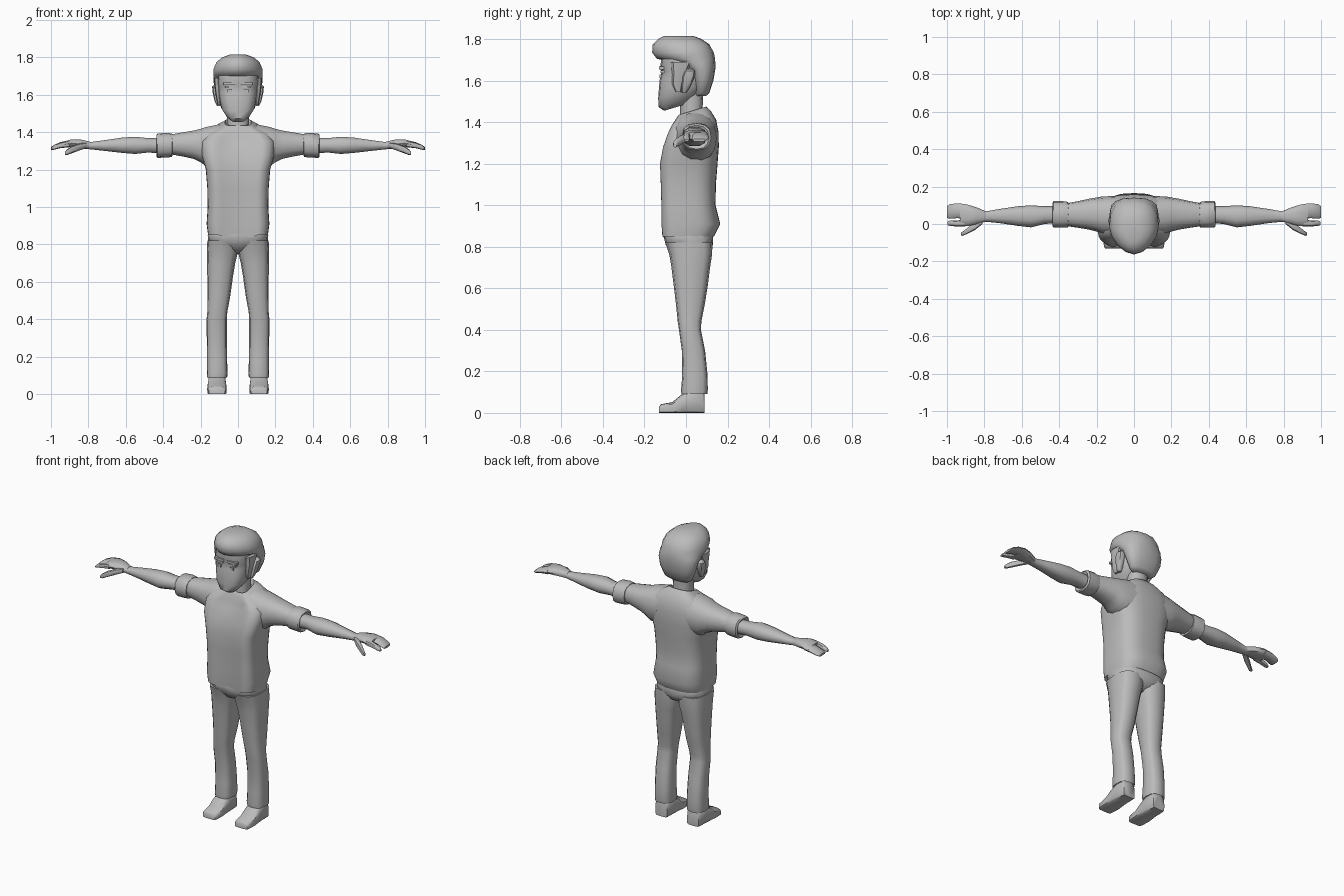
import bpy, bmesh, math

grey = bpy.data.materials.new("plain grey")
grey.diffuse_color = (0.5, 0.5, 0.5, 1)


def finish(name, bm, mirror, angle):
    bmesh.ops.recalc_face_normals(bm, faces=bm.faces)
    me = bpy.data.meshes.new(name)
    bm.to_mesh(me)
    bm.free()
    me.materials.append(grey)
    ob = bpy.data.objects.new(name, me)
    bpy.context.collection.objects.link(ob)
    if mirror:
        ob.modifiers.new("mirror", 'MIRROR')
    bpy.ops.object.select_all(action='DESELECT')
    ob.select_set(True)
    bpy.context.view_layer.objects.active = ob
    bpy.ops.object.shade_smooth_by_angle(angle=math.radians(angle))
    return ob


def loft(name, axis, rings, n=12, front=2.4, back=2.4, mirror=False, angle=45, tweak=None):
    """Skin rounded rings (position, a0, a1, b0, b1, tilt) along an axis."""
    bm = bmesh.new()
    loops = []
    for pos, a0, a1, b0, b1, *tilt in rings:
        loop = []
        for i in range(n):
            t = 2 * math.pi * i / n
            c, s = math.cos(t), math.sin(t)
            e = 2 / (front if s < 0 else back)
            a = (a0 + a1) / 2 + (a1 - a0) / 2 * math.copysign(abs(c) ** e, c)
            d = (b1 - b0) / 2 * math.copysign(abs(s) ** e, s)
            b, p = (b0 + b1) / 2 + d, pos + (tilt[0] * d if tilt else 0)
            co = {'x': (p, a, b), 'y': (a, p, b), 'z': (a, b, p)}[axis]
            loop.append(bm.verts.new(tweak(*co) if tweak else co))
        loops.append(loop)
    for l, m in zip(loops, loops[1:]):
        for i in range(n):
            j = (i + 1) % n
            bm.faces.new((l[i], l[j], m[j], m[i]))
    bm.faces.new(loops[0])
    bm.faces.new(loops[-1])
    return finish(name, bm, mirror, angle)


def sym(rings):
    """Rings centred on x = 0 from (z, half width, y front, y back, tilt)."""
    return [(r[0], -r[1], r[1], *r[2:]) for r in rings]


def box(name, x0, x1, y0, y1, z0, z1):
    bm = bmesh.new()
    bmesh.ops.create_cube(bm, size=1)
    for v in bm.verts:
        v.co = ((x0 + x1) / 2 + v.co.x * (x1 - x0), (y0 + y1) / 2 + v.co.y * (y1 - y0),
                (z0 + z1) / 2 + v.co.z * (z1 - z0))
    return finish(name, bm, True, 30)


# open jacket: the shirt panel is set back between the two front edges
def shirt_panel(x, y, z):
    inside = abs(x) < 0.1 and y < 0 and z < 1.39
    return (x, y + 0.014, z - 0.01) if inside else (x, y, z)


loft("jacket", 'z', sym([
    (0.87, .14, -.09, .11), (0.85, .16, -.118, .135), (0.91, .168, -.123, .165),
    (1.0, .162, -.123, .142), (1.1, .164, -.126, .144), (1.2, .172, -.13, .152),
    (1.28, .195, -.115, .158), (1.35, .195, -.09, .157), (1.40, .165, -.07, .145, .12),
    (1.435, .11, -.05, .118, .25), (1.455, .07, -.035, .097, .3), (1.43, .06, -.025, .085, .3)]),
    n=32, front=4.5, back=2.8, tweak=shirt_panel)

# sleeves with rolled cuffs
loft("sleeve", 'x', [
    (.10, -.06, .15, 1.21, 1.445), (.17, -.055, .147, 1.215, 1.43), (.20, -.04, .142, 1.238, 1.42),
    (.24, -.03, .135, 1.257, 1.41), (.30, -.02, .122, 1.27, 1.40), (.355, -.012, .112, 1.28, 1.39)],
    n=14, mirror=True)
loft("cuff", 'x', [
    (.35, .0, .10, 1.29, 1.38), (.352, -.018, .118, 1.268, 1.393), (.38, -.02, .122, 1.265, 1.397),
    (.43, -.018, .122, 1.263, 1.393), (.437, -.01, .11, 1.27, 1.385), (.425, .005, .095, 1.29, 1.365)],
    n=12, mirror=True)

# forearms, hands, fingers and thumbs
loft("forearm", 'x', [
    (.41, .005, .095, 1.285, 1.37), (.48, .0, .095, 1.29, 1.37), (.55, -.018, .1, 1.282, 1.378),
    (.62, -.01, .095, 1.288, 1.373), (.72, .005, .08, 1.3, 1.358), (.79, .012, .068, 1.308, 1.348),
    (.82, .012, .072, 1.31, 1.35)], n=10, mirror=True)
loft("palm", 'x', [
    (.79, .013, .067, 1.308, 1.35), (.84, .0, .088, 1.315, 1.362), (.89, -.012, .104, 1.32, 1.363),
    (.93, -.012, .11, 1.318, 1.352)], n=10, mirror=True)
loft("joined_fingers", 'x', [
    (.90, .03, .107, 1.32, 1.358), (.95, .031, .11, 1.317, 1.347), (.985, .028, .106, 1.308, 1.332),
    (1.0, .032, .095, 1.306, 1.32)], n=8, mirror=True)
loft("index_finger", 'x', [
    (.90, -.012, .025, 1.32, 1.355), (.95, -.013, .018, 1.315, 1.345), (.985, -.01, .018, 1.306, 1.33),
    (.997, -.006, .014, 1.306, 1.318)], n=8, mirror=True)
loft("thumb", 'x', [
    (.81, .0, .04, 1.315, 1.345), (.85, -.032, .01, 1.302, 1.34), (.89, -.052, -.02, 1.287, 1.325),
    (.915, -.063, -.04, 1.278, 1.308), (.925, -.06, -.045, 1.278, 1.295)], n=8, mirror=True)

# trousers
loft("trouser_seat", 'z', sym([
    (.75, .03, -.03, .07), (.775, .10, -.075, .115), (.81, .158, -.098, .13),
    (.85, .162, -.108, .13), (.88, .15, -.1, .12)]), n=16, front=3, back=3)
loft("trouser_leg", 'z', [
    (.11, .068, .152, -.01, .085), (.09, .058, .166, -.022, .102), (.11, .056, .167, -.024, .105),
    (.18, .058, .166, -.018, .104), (.30, .06, .167, -.02, .092), (.40, .06, .168, -.034, .072),
    (.44, .057, .164, -.04, .074), (.52, .042, .163, -.048, .09), (.62, .028, .164, -.06, .106),
    (.70, .015, .166, -.07, .116), (.76, .0, .167, -.08, .125), (.82, .0, .164, -.1, .128)],
    n=12, front=3, back=3, mirror=True)

# shoes
loft("shoe", 'y', [
    (-.13, .07, .155, .0, .03), (-.12, .064, .161, .0, .042), (-.065, .06, .165, .0, .052),
    (-.02, .062, .163, .0, .09), (.02, .064, .16, .0, .115), (.08, .066, .158, .0, .11),
    (.09, .07, .152, .0, .09)], n=12, front=7, back=3, mirror=True)

# neck and head
loft("neck", 'z', sym([
    (1.40, .062, -.03, .085), (1.46, .058, -.028, .08, .2), (1.56, .062, -.03, .085)]), n=12)
loft("head", 'z', sym([
    (1.475, .042, -.105, .03, .3), (1.495, .064, -.132, .05, .25), (1.53, .09, -.134, .07, .15),
    (1.57, .1, -.13, .09), (1.61, .105, -.126, .1), (1.645, .108, -.118, .1),
    (1.66, .11, -.126, .1), (1.72, .11, -.115, .1)]), n=16, front=2.9)
box("eyebrow", .013, .078, -.129, -.09, 1.653, 1.667)
box("eye", .022, .07, -.123, -.09, 1.637, 1.648)
box("lower_lid", .032, .055, -.127, -.09, 1.612, 1.63)

# hair swept up to a point at the front, with sideburns and ears
loft("hair", 'z', sym([
    (1.525, .07, .04, .095), (1.54, .092, .035, .112), (1.60, .118, .02, .132),
    (1.655, .129, -.01, .141), (1.69, .132, -.075, .141), (1.705, .132, -.14, .14),
    (1.735, .132, -.163, .134), (1.775, .115, -.16, .112), (1.80, .085, -.135, .075),
    (1.815, .045, -.105, .035)]), n=16, front=1.75, back=2.5, angle=50)
loft("sideburn", 'z', [
    (1.545, .085, .108, -.05, -.025), (1.585, .085, .117, -.068, -.015),
    (1.63, .085, .124, -.066, .0), (1.69, .085, .13, -.075, .03)], n=8, mirror=True)
loft("ear", 'z', [
    (1.54, .09, .112, -.02, .0), (1.565, .09, .125, -.022, .018), (1.62, .09, .137, -.018, .042),
    (1.645, .09, .138, -.008, .045), (1.657, .09, .125, .005, .035)], n=8, mirror=True)
